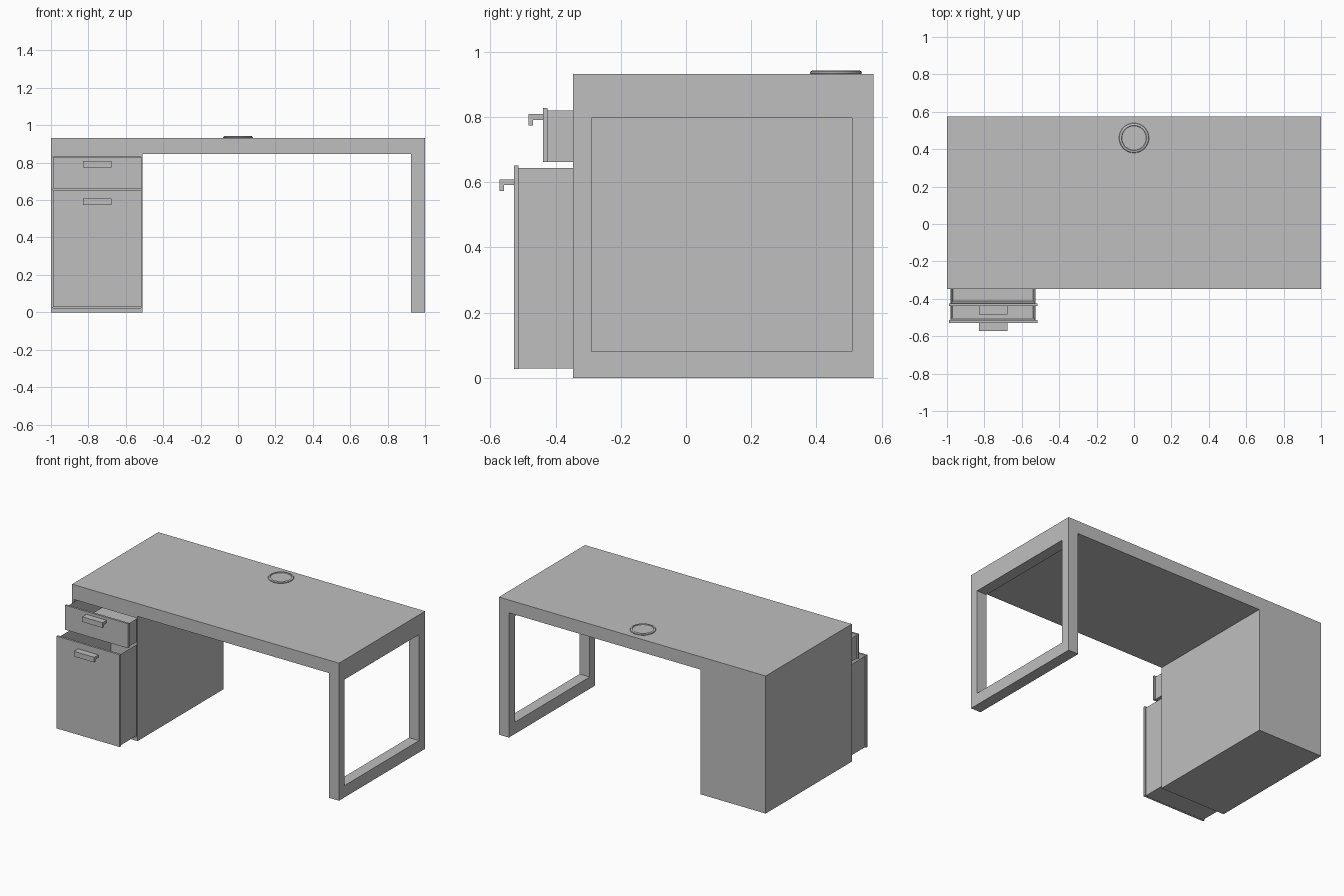
import bpy, bmesh
from math import cos, sin, tau
from mathutils import Vector

if "Cube" in bpy.data.objects:
    bpy.data.objects.remove(bpy.data.objects["Cube"])

grey = bpy.data.materials.new("plain grey")
grey.use_nodes = True
colour = (0.52, 0.52, 0.52, 1)
grey.diffuse_color = colour
grey.node_tree.nodes["Principled BSDF"].inputs["Base Color"].default_value = colour


def finish(name, bm):
    bmesh.ops.recalc_face_normals(bm, faces=bm.faces[:])
    mesh = bpy.data.meshes.new(name)
    bm.to_mesh(mesh)
    bm.free()
    mesh.materials.append(grey)
    obj = bpy.data.objects.new(name, mesh)
    bpy.context.collection.objects.link(obj)
    return obj


def box_mesh(low, high):
    low, high = Vector(low), Vector(high)
    bm = bmesh.new()
    bmesh.ops.create_cube(bm, size=1)
    for v in bm.verts:
        v.co = (low + high) / 2 + v.co * (high - low)
    return bm


def box(name, low, high):
    return finish(name, box_mesh(low, high))


def prism(name, points, extrusion):
    bm = bmesh.new()
    face = bm.faces.new([bm.verts.new(p) for p in points])
    grown = bmesh.ops.extrude_face_region(bm, geom=[face])["geom"]
    verts = [g for g in grown if isinstance(g, bmesh.types.BMVert)]
    bmesh.ops.translate(bm, verts=verts, vec=extrusion)
    return finish(name, bm)


def cut(obj, low, high):
    cutter = box("cutter", low, high)
    cutter.hide_render = True
    mod = obj.modifiers.new("cut", "BOOLEAN")
    mod.operation, mod.solver, mod.object = "DIFFERENCE", "EXACT", cutter
    bpy.context.view_layer.objects.active = obj
    bpy.ops.object.modifier_apply(modifier=mod.name)
    bpy.data.objects.remove(cutter)


# Desk body: top, cabinet and leg slab as one outline
FRONT, BACK = -0.347, 0.575
outline = [(-1, 0), (-0.51, 0), (-0.51, 0.845), (0.925, 0.845),
           (0.925, 0), (1, 0), (1, 0.932), (-1, 0.932)]
body = prism("desk_body", [(x, FRONT, z) for x, z in outline], (0, BACK - FRONT, 0))
cut(body, (0.9, -0.29, 0.08), (1.1, 0.51, 0.798))        # leg frame opening
cut(body, (-0.988, -0.5, 0.024), (-0.519, 0.55, 0.832))  # drawer bay


# Drawers, pulled out by different amounts
def drawer(name, front, back, bottom, top):
    box(name + "_front", (-0.99, front, bottom), (-0.517, front + 0.014, top))
    # Open tray: inset the top face and push it down
    bm = box_mesh((-0.98, front + 0.014, bottom + 0.001), (-0.526, back, top - 0.008))
    lid = max(bm.faces, key=lambda f: f.calc_center_median().z)
    bmesh.ops.inset_region(bm, faces=[lid], thickness=0.018)
    bmesh.ops.translate(bm, verts=lid.verts[:], vec=(0, 0, bottom - top + 0.024))
    finish(name + "_tray", bm)
    # Hooked pull
    lip = front - 0.044
    hook = top - 0.019 if name == "upper_drawer" else top - 0.043
    profile = [(front, hook), (lip, hook), (lip, hook - 0.035), (lip + 0.014, hook - 0.035),
               (lip + 0.014, hook - 0.018), (front, hook - 0.018)]
    prism(name + "_handle", [(-0.83, y, z) for y, z in profile], (0.153, 0, 0))


drawer("upper_drawer", -0.439, 0.12, 0.662, 0.828)
drawer("lower_drawer", -0.528, 0.04, 0.027, 0.652)

# Cable grommet: a low lathed ring with a cap just inside
rings = [(0.077, 0.932), (0.08, 0.936), (0.078, 0.94), (0.072, 0.943),
         (0.067, 0.943), (0.065, 0.938)]
SIDES = 48
bm = bmesh.new()
loops = [[bm.verts.new((r * cos(tau * i / SIDES), 0.46 + r * sin(tau * i / SIDES), z))
          for i in range(SIDES)] for r, z in rings]
for a, b in zip(loops, loops[1:]):
    for i in range(SIDES):
        j = (i + 1) % SIDES
        bm.faces.new((a[i], a[j], b[j], b[i]))
bm.faces.new(loops[-1])
bm.faces.new(loops[0][::-1])
grommet = finish("cable_grommet", bm)
bpy.ops.object.select_all(action="DESELECT")
grommet.select_set(True)
bpy.context.view_layer.objects.active = grommet
bpy.ops.object.shade_smooth_by_angle()
